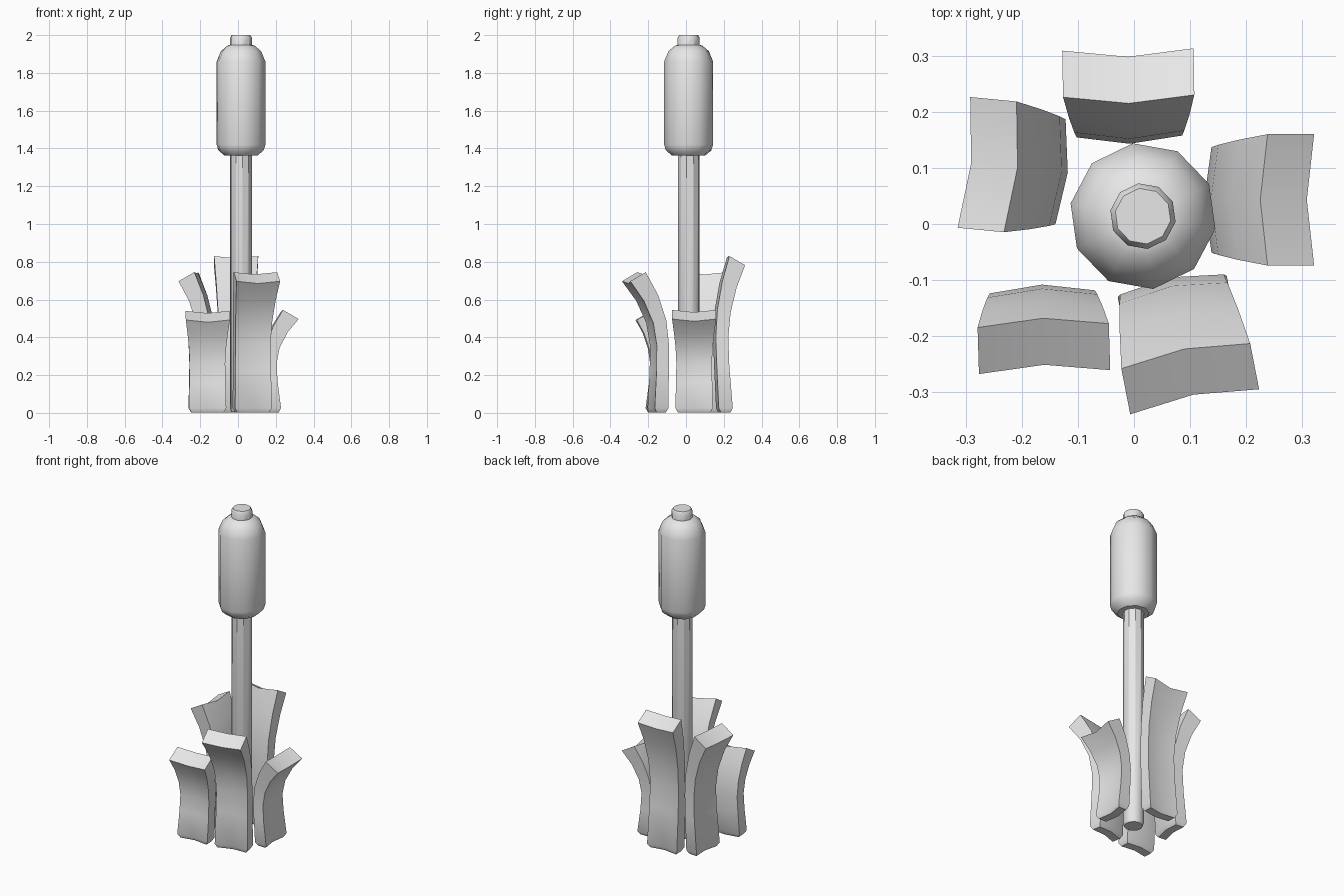
import bpy, bmesh, math
from mathutils import Matrix, Vector

old = bpy.data.objects.get("Cube")
if old:
    bpy.data.objects.remove(old, do_unlink=True)

grey = bpy.data.materials.new("plain grey")
grey.use_nodes = True
grey.diffuse_color = (0.8, 0.8, 0.8, 1)
grey.node_tree.nodes["Principled BSDF"].inputs["Base Color"].default_value = (0.8, 0.8, 0.8, 1)


def loft(name, rings, matrix, angle=35):
    """Skin closed rings of points, cap both ends, shade smooth."""
    bm = bmesh.new()
    loops = [[bm.verts.new(matrix @ Vector(p)) for p in ring] for ring in rings]
    for a, b in zip(loops, loops[1:]):
        n = len(a)
        for i in range(n):
            j = (i + 1) % n
            bm.faces.new((a[i], a[j], b[j], b[i]))
    bm.faces.new(loops[0])
    bm.faces.new(loops[-1])
    bmesh.ops.recalc_face_normals(bm, faces=bm.faces)
    # split the concave end caps cleanly
    bmesh.ops.triangulate(bm, faces=[f for f in bm.faces if len(f.verts) == 6])
    mesh = bpy.data.meshes.new(name)
    bm.to_mesh(mesh)
    bm.free()
    mesh.materials.append(grey)
    obj = bpy.data.objects.new(name, mesh)
    bpy.context.collection.objects.link(obj)
    bpy.ops.object.select_all(action='DESELECT')
    obj.select_set(True)
    bpy.context.view_layer.objects.active = obj
    bpy.ops.object.shade_smooth_by_angle(angle=math.radians(angle))
    return obj


def lathe(name, profile, sides=10, phase=-10):
    """Turn a (radius, height) profile around the stalk axis."""
    turn = [math.radians(phase + 360 * i / sides) for i in range(sides)]
    rings = [[(r * math.cos(a), r * math.sin(a), z) for a in turn] for r, z in profile]
    return loft(name, rings, Matrix.Translation((0.016, 0.014, 0)))


# Stalk, seed head and tip
lathe("stem", [(0.052, 0.005), (0.058, 0.02), (0.058, 1.40)])
lathe("seed_head", [(0.058, 1.362), (0.088, 1.362), (0.122, 1.39), (0.131, 1.42),
                    (0.131, 1.86), (0.108, 1.915), (0.072, 1.945), (0.05, 1.95)])
lathe("tip", [(0.059, 1.93), (0.059, 1.985), (0.05, 2.0)])


def leaf(name, x, y, heading, lean, height, kick=0.016):
    """Thick folded blade: upright, pinched in the middle, curling outward."""
    # height, inner offset, thickness, outer drop, half width
    stations = [
        (0.003, kick + 0.012, 0.050, 0.0, 0.086),
        (0.025, kick, 0.074, 0.0, 0.099),
        (0.30 * height, 0.35 * kick, 0.066, 0.0, 0.096),
        (0.48 * height, 0.0, 0.066, 0.0, 0.094),
        (0.66 * height, 0.12 * lean, 0.070, 0.016, 0.098),
        (0.84 * height, 0.48 * lean, 0.076, 0.032, 0.107),
        (height, lean, 0.083, 0.048, 0.117),
    ]
    rings = []
    for z, inner, thick, drop, half in stations:
        outer = inner + thick
        fold = 0.013                       # edges bend away from the stalk
        dip = 0.012 * max(0, z / height - 0.5) * 2
        rings.append([(inner + fold, -half, z), (inner, 0, z - dip),
                      (inner + fold, half, z), (outer + fold, half, z - drop),
                      (outer, 0, z - drop - dip), (outer + fold, -half, z - drop)])
    place = Matrix.Translation((x, y, 0)) @ Matrix.Rotation(math.radians(heading), 4, 'Z')
    return loft(name, rings, place)


# Ring of five leaves around the stalk
leaf("back_leaf", -0.008, 0.143, 91, 0.072, 0.83)
leaf("left_leaf", 0.125, 0.043, 0, 0.100, 0.545)
leaf("right_leaf", -0.118, 0.092, 174.5, 0.090, 0.745)
leaf("front_right_leaf", -0.164, -0.108, -88.3, 0.060, 0.54)
leaf("front_left_leaf", 0.065, -0.095, -79, 0.130, 0.745, kick=0.004)
